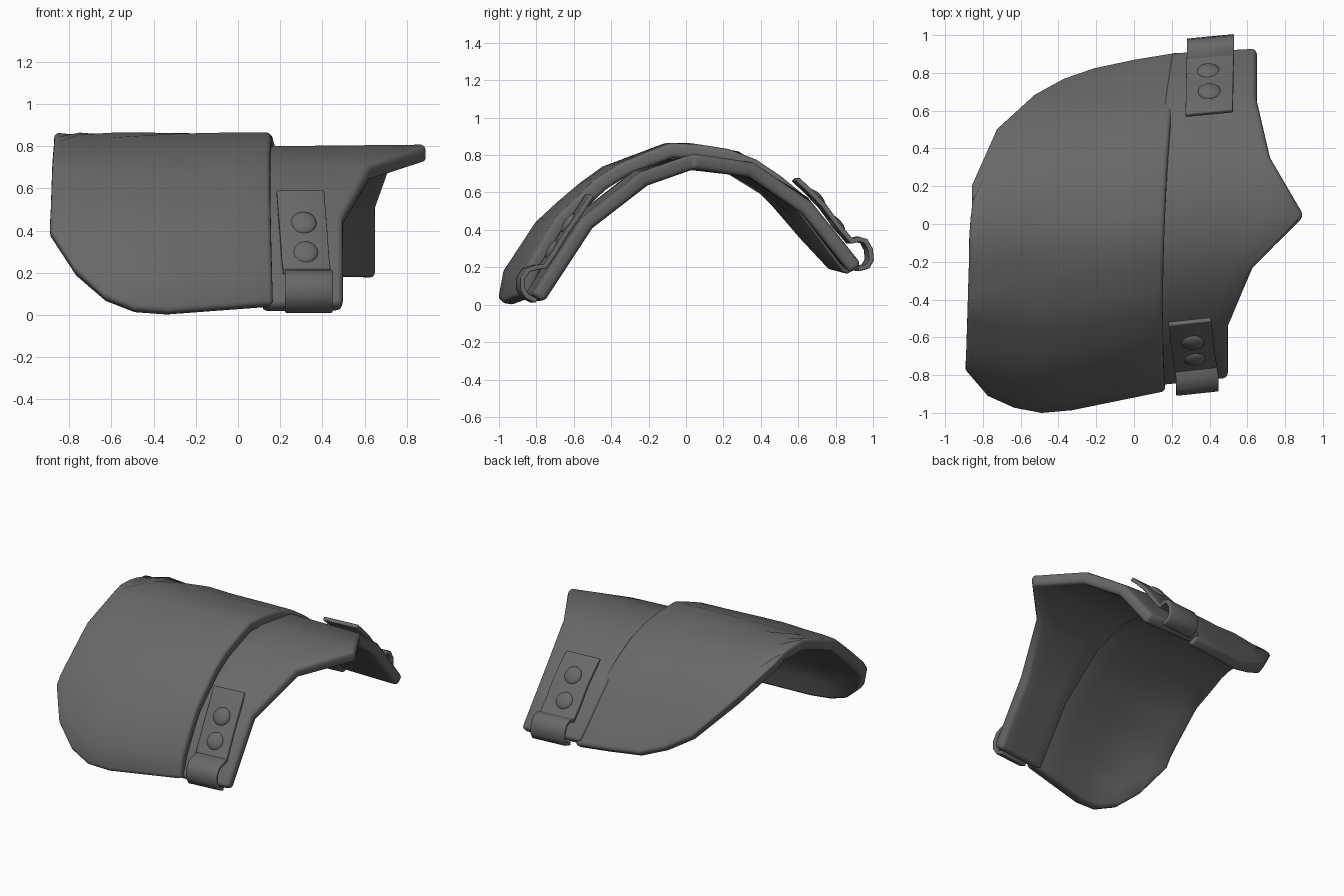
import bpy, math
from mathutils import Vector

cube = bpy.data.objects.get("Cube")
if cube:
    bpy.data.objects.remove(cube)

mat = bpy.data.materials.new("dark grey")
mat.use_nodes = True
GREY = (0.14, 0.14, 0.14, 1)
mat.diffuse_color = GREY
mat.node_tree.nodes["Principled BSDF"].inputs["Base Color"].default_value = GREY


def lerp(a, b, t):
    return a + (b - a) * t


def polyline(points, count):
    """Evenly spaced points along a polyline."""
    pts = [Vector(p) for p in points]
    lengths = [(b - a).length for a, b in zip(pts, pts[1:])]
    total, out = sum(lengths), []
    for n in range(count):
        d, k = total * n / (count - 1), 0
        while k < len(lengths) - 1 and d > lengths[k]:
            d -= lengths[k]
            k += 1
        out.append(pts[k].lerp(pts[k + 1], min(1, d / lengths[k])))
    return out


def finish(obj, angle):
    obj.data.materials.append(mat)
    bpy.ops.object.select_all(action='DESELECT')
    obj.select_set(True)
    bpy.context.view_layer.objects.active = obj
    for m in list(obj.modifiers):
        bpy.ops.object.modifier_apply(modifier=m.name)
    bpy.ops.object.shade_smooth_by_angle(angle=math.radians(angle))


def sheet(name, rows, thickness, offset, bevel):
    """Thick sheet from a grid of points, with rounded rims."""
    n = len(rows[0])
    faces = [(i * n + j, (i + 1) * n + j, (i + 1) * n + j + 1, i * n + j + 1)
             for i in range(len(rows) - 1) for j in range(n - 1)]
    mesh = bpy.data.meshes.new(name)
    mesh.from_pydata([p for r in rows for p in r], [], faces)
    obj = bpy.data.objects.new(name, mesh)
    bpy.context.collection.objects.link(obj)
    s = obj.modifiers.new("thickness", 'SOLIDIFY')
    s.thickness, s.offset, s.use_even_offset = thickness, offset, True
    b = obj.modifiers.new("rim", 'BEVEL')
    b.width, b.segments, b.limit_method = bevel, 3, 'ANGLE'
    b.angle_limit = math.radians(60)
    finish(obj, 45)


# Large outer plate: one arch, trimmed between a front and a back rim
arch = polyline([(-1.005, 0.005), (-0.98, 0.17), (-0.79, 0.46), (-0.48, 0.725),
                 (-0.11, 0.865), (0.02, 0.865), (0.31, 0.82), (0.6, 0.63),
                 (0.94, 0.18)], 400)
# front x, y, z and back x, y, z of each rib
ribs = [(-0.895, -0.78, 0.40, -0.86, 0.21, 0.82),
        (-0.775, -0.92, 0.21, -0.725, 0.515, 0.60),
        (-0.635, -0.98, 0.08, -0.525, 0.695, 0.37),
        (-0.49, -1.005, 0.02, -0.37, 0.78, 0.28),
        (-0.33, -0.99, 0.01, -0.21, 0.835, 0.22),
        (-0.08, -0.94, 0.03, 0.0, 0.88, 0.21),
        (0.17, -0.89, 0.045, 0.24, 0.92, 0.20)]
rows = []
for i, (fx, fy, fz, bx, by, bz) in enumerate(ribs):
    start = next(k for k, p in enumerate(arch) if p.y >= fz)
    end = max(k for k, p in enumerate(arch) if p.y >= bz)
    front_scale, back_scale = fy / arch[start].x, by / arch[end].x
    row = []
    for j in range(17):
        t = j / 16
        p = arch[round(lerp(start, end, t))]
        bow = 0.045 * math.sin(math.pi * t) * i / (len(ribs) - 1)
        row.append((lerp(fx, bx, t) - bow,
                    p.x * (front_scale if p.x < 0 else back_scale), p.y))
    rows.append(row)
sheet("outer_plate", rows, 0.08, -1, 0.03)

# Pointed inner plate tucked under the outer one
seam = [(0.12, -0.865, 0.05), (0.10, -0.62, 0.455), (0.10, -0.28, 0.72),
        (0.11, 0.02, 0.80), (0.13, 0.34, 0.765), (0.16, 0.65, 0.575), (0.2, 0.915, 0.23)]
edge = [(0.5, -0.825, 0.055), (0.5, -0.555, 0.465), (0.63, -0.24, 0.71),
        (0.9, 0.04, 0.808), (0.72, 0.36, 0.76), (0.65, 0.67, 0.55), (0.65, 0.94, 0.215)]
rows = [[Vector(a).lerp(Vector(b), i / 4) for a, b in zip(seam, edge)] for i in range(5)]
sheet("inner_plate", rows, 0.08, -1, 0.028)


# Straps looping round the lower rims, each with two domed rivets
def strap(side, path, x_top, x_end, width, rivets):
    rows = []
    for k, (y, z) in enumerate(path):
        xc = lerp(x_top, x_end, min(1, k / 5))
        rows.append([(xc + s * width / 2, y + s * 0.012, z) for s in (-1, 1)])
    sheet(side + "_strap", rows, 0.026, 0, 0.006)
    slope = Vector((0, path[3][0] - path[0][0], path[3][1] - path[0][1]))
    normal = slope.cross(Vector((1, 0, 0)))
    if normal.z < 0:
        normal.negate()
    for n, pos in enumerate(rivets):
        bpy.ops.mesh.primitive_uv_sphere_add(segments=20, ring_count=10, location=pos)
        rivet = bpy.context.object
        rivet.name = side + "_rivet_" + ("upper", "lower")[n]
        rivet.scale = (0.062, 0.062, 0.028)
        rivet.rotation_euler = normal.to_track_quat('Z', 'Y').to_euler()
        finish(rivet, 60)


strap("front",
      [(-0.515, 0.585), (-0.58, 0.485), (-0.65, 0.385), (-0.72, 0.27), (-0.765, 0.205),
       (-0.81, 0.2), (-0.855, 0.185), (-0.885, 0.14), (-0.885, 0.085), (-0.86, 0.045),
       (-0.81, 0.02)],
      0.295, 0.335, 0.225, [(0.31, -0.625, 0.435), (0.318, -0.71, 0.295)])
strap("back",
      [(0.585, 0.67), (0.65, 0.61), (0.73, 0.525), (0.81, 0.415), (0.875, 0.34),
       (0.915, 0.35), (0.95, 0.34), (0.975, 0.295), (0.98, 0.24), (0.96, 0.205),
       (0.91, 0.19)],
      0.398, 0.405, 0.25, [(0.4, 0.70, 0.567), (0.395, 0.805, 0.43)])
